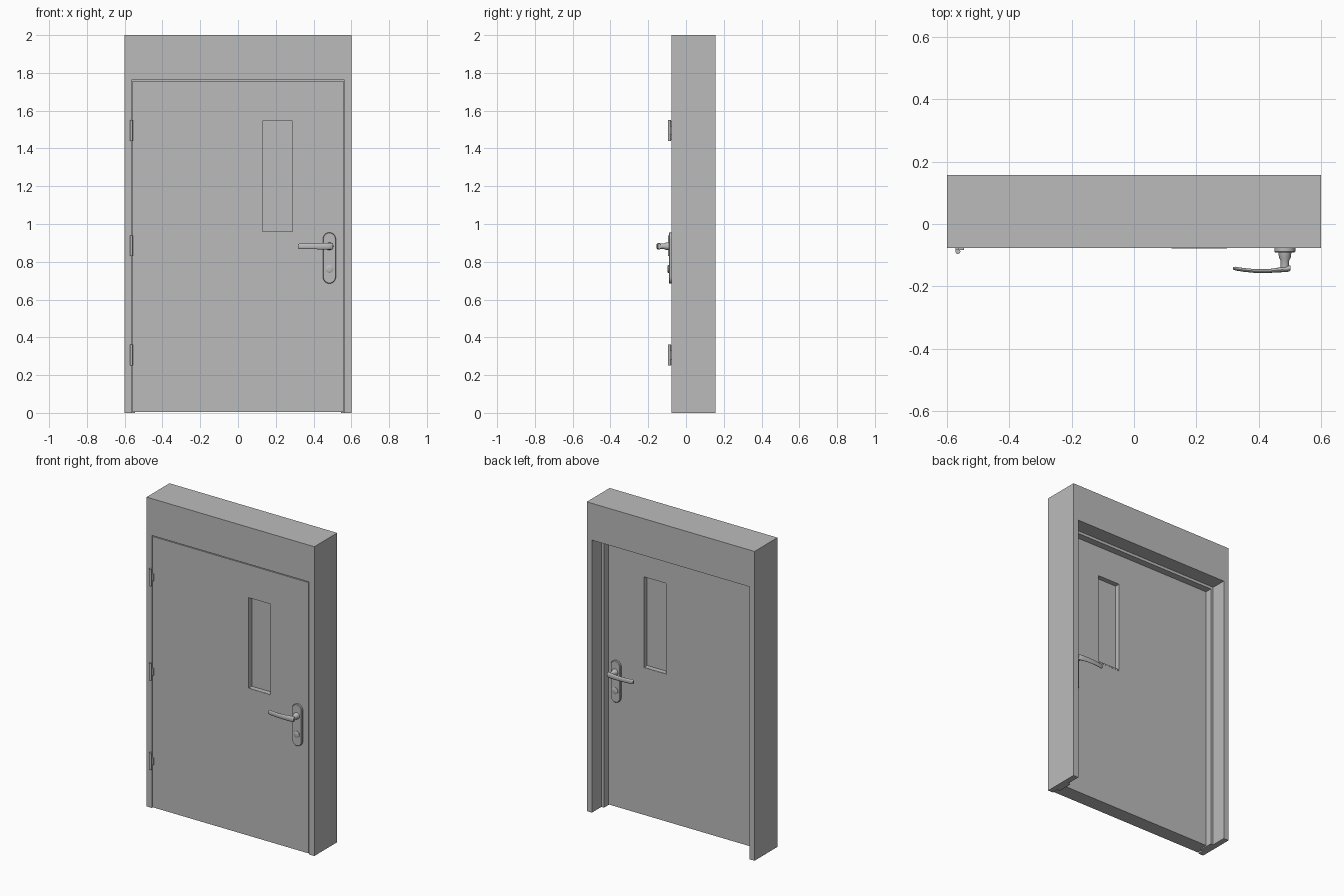
import bpy, bmesh, math
from mathutils import Vector

cube = bpy.data.objects.get("Cube")
if cube:
    bpy.data.objects.remove(cube, do_unlink=True)

grey = bpy.data.materials.new("plain_grey")
grey.use_nodes = True
grey.diffuse_color = (0.5, 0.5, 0.5, 1)
grey.node_tree.nodes["Principled BSDF"].inputs["Base Color"].default_value = (0.5, 0.5, 0.5, 1)

FRONT, BACK = -0.077, 0.157      # wall faces
DOOR_BACK = 0.018


def finish(name, bm, smooth=False):
    bmesh.ops.recalc_face_normals(bm, faces=bm.faces)
    mesh = bpy.data.meshes.new(name)
    bm.to_mesh(mesh)
    bm.free()
    mesh.materials.append(grey)
    obj = bpy.data.objects.new(name, mesh)
    bpy.context.collection.objects.link(obj)
    if smooth:
        bpy.ops.object.select_all(action='DESELECT')
        obj.select_set(True)
        bpy.context.view_layer.objects.active = obj
        bpy.ops.object.shade_smooth_by_angle(angle=math.radians(35))
    return obj


def loft(name, rings, smooth=True):
    """Skin a list of point rings and cap both ends."""
    bm = bmesh.new()
    loops = [[bm.verts.new(p) for p in ring] for ring in rings]
    n = len(loops[0])
    for a, b in zip(loops, loops[1:]):
        for i in range(n):
            j = (i + 1) % n
            bm.faces.new((a[i], a[j], b[j], b[i]))
    bm.faces.new(loops[0])
    bm.faces.new(loops[-1])
    return finish(name, bm, smooth)


def prism(name, outline, y0, y1, smooth=False):
    """Extrude an x-z outline from y0 to y1."""
    return loft(name, [[(x, y, z) for x, z in outline] for y in (y0, y1)], smooth)


def box(name, x0, x1, y0, y1, z0, z1):
    return prism(name, [(x0, z0), (x1, z0), (x1, z1), (x0, z1)], y0, y1)


def ellipse(center, u, v, n=20):
    c, u, v = Vector(center), Vector(u), Vector(v)
    return [c + u * math.cos(2 * math.pi * i / n) + v * math.sin(2 * math.pi * i / n)
            for i in range(n)]


def arch(outer, top, inner, inner_top):
    return [(-outer, 0), (-outer, top), (outer, top), (outer, 0),
            (inner, 0), (inner, inner_top), (-inner, inner_top), (-inner, 0)]


def cut(obj, cutter):
    mod = obj.modifiers.new("cut", 'BOOLEAN')
    mod.operation, mod.solver, mod.object = 'DIFFERENCE', 'EXACT', cutter
    bpy.ops.object.select_all(action='DESELECT')
    obj.select_set(True)
    bpy.context.view_layer.objects.active = obj
    bpy.ops.object.modifier_apply(modifier=mod.name)
    bpy.data.objects.remove(cutter, do_unlink=True)


# Wall surround and the stop frame inside its opening
prism("wall_surround", arch(0.6, 2.0, 0.563, 1.762), FRONT, BACK)
prism("door_frame", arch(0.563, 1.762, 0.545, 1.744), -0.035, 0.06)

# Rebated leaf: wide front skin over a narrower core, cut for the window
WX0, WX1, WZ0, WZ1 = 0.13, 0.288, 0.96, 1.545
w, h, t = 0.558, 1.757, 0.543
leaf = box("door_leaf", -w, w, FRONT, -0.037, 0.006, h)
core = box("door_core", -t, t, -0.037, DOOR_BACK, 0.006, 1.742)
for part in (leaf, core):
    cut(part, box("window_cutter", WX0, WX1, -0.2, 0.2, WZ0, WZ1))
box("window_pane", WX0, WX1, -0.045, -0.014, WZ0, WZ1)

# Thin sill strips under the window on both faces
for side, y in (("front", FRONT), ("back", DOOR_BACK)):
    box("window_sill_" + side, WX0 - 0.01, WX1 + 0.01, y - 0.001, y + 0.001, WZ0 - 0.009, WZ0 - 0.002)


# Lever handle set, repeated on each face
def stadium(cx, z0, z1, r, n=12):
    top = [(cx + r * math.cos(math.pi * i / n), z1 - r + r * math.sin(math.pi * i / n))
           for i in range(n + 1)]
    low = [(cx - r * math.cos(math.pi * i / n), z0 + r - r * math.sin(math.pi * i / n))
           for i in range(n + 1)]
    return top + low


def handle(side, y, s):
    cx, z = 0.484, 0.882
    rings = []
    for r, d in ((0.034, 0), (0.034, 0.011), (0.031, 0.014)):
        rings.append([(px, y + s * d, pz)
                      for px, pz in stadium(cx, 0.82 - 0.101 - r, 0.82 + 0.101 + r, r)])
    loft("handle_plate_" + side, rings)
    # Tapered neck
    loft("handle_neck_" + side,
         [ellipse((cx, y + s * d, z), (r, 0, 0), (0, 0, r))
          for d, r in ((0.012, 0.021), (0.03, 0.019), (0.04, 0.014), (0.068, 0.014))])
    # Gently bowed grip
    path = [(0.502, 0.064, 0.008, 0.015), (0.496, 0.066, 0.01, 0.018), (0.47, 0.070, 0.008, 0.018),
            (0.43, 0.074, 0.006, 0.016), (0.39, 0.074, 0.006, 0.015), (0.35, 0.070, 0.006, 0.015),
            (0.325, 0.066, 0.006, 0.015), (0.317, 0.065, 0.004, 0.011)]
    loft("handle_grip_" + side,
         [ellipse((x, y + s * d, z), (0, ry, 0), (0, 0, rz)) for x, d, ry, rz in path])
    # Lock cylinder with a key slot plate
    loft("lock_cylinder_" + side,
         [ellipse((cx, y + s * d, 0.762), (r, 0, 0), (0, 0, r))
          for d, r in ((0.012, 0.021), (0.018, 0.021), (0.02, 0.018))])
    box("key_slot_" + side, cx - 0.003, cx + 0.003, y + s * 0.019, y + s * 0.022, 0.752, 0.772)


handle("front", FRONT, -1)
handle("back", DOOR_BACK, 1)

# Three hinges on the front
for name, z in (("top", 1.495), ("middle", 0.885), ("bottom", 0.306)):
    loft("hinge_barrel_" + name,
         [ellipse((-0.565, -0.088, z + d), (0.008, 0, 0), (0, 0.008, 0), 14)
          for d in (-0.055, 0.055)])
    box("hinge_leaf_" + name, -0.562, -0.546, -0.084, -0.075, z - 0.023, z + 0.023)
    box("hinge_mount_" + name, -0.572, -0.562, -0.086, -0.07, z - 0.05, z + 0.05)
